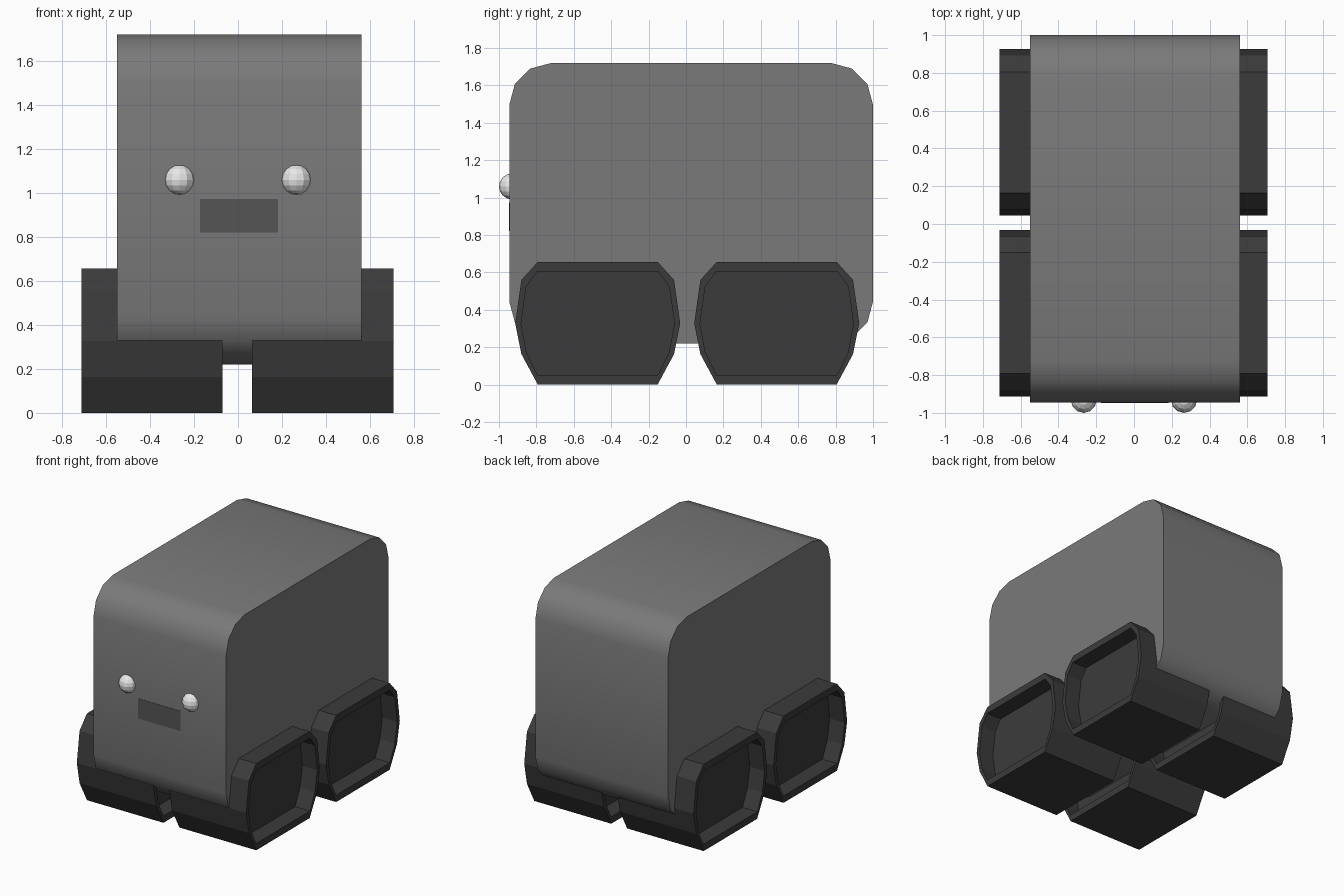
import bpy, bmesh, math
from mathutils import Matrix

old = bpy.data.objects.get("Cube")
if old:
    bpy.data.objects.remove(old, do_unlink=True)


def material(name, r, g, b):
    m = bpy.data.materials.new(name)
    m.use_nodes = True
    m.diffuse_color = (r, g, b, 1)
    m.node_tree.nodes["Principled BSDF"].inputs["Base Color"].default_value = (r, g, b, 1)
    return m


GREY = material("body grey", 0.198, 0.194, 0.194)
CHARCOAL = material("wheel charcoal", 0.044, 0.044, 0.044)
DARK = material("mouth dark grey", 0.09, 0.09, 0.09)
WHITE = material("eye white", 0.8, 0.8, 0.8)


def finish(name, bm, mat, smooth=False):
    bmesh.ops.recalc_face_normals(bm, faces=bm.faces)
    mesh = bpy.data.meshes.new(name)
    bm.to_mesh(mesh)
    bm.free()
    mesh.materials.append(mat)
    ob = bpy.data.objects.new(name, mesh)
    bpy.context.collection.objects.link(ob)
    if smooth:
        bpy.ops.object.select_all(action='DESELECT')
        ob.select_set(True)
        bpy.context.view_layer.objects.active = ob
        bpy.ops.object.shade_smooth_by_angle(angle=math.radians(40))
    return ob


def loft(sections, closed=True):
    """Bridge a row of outlines, each (x, [(y, z), ...]), and cap both ends."""
    bm = bmesh.new()
    rings = [[bm.verts.new((x, y, z)) for y, z in pts] for x, pts in sections]
    for a, b in zip(rings, rings[1:]):
        for i in range(len(a)):
            j = (i + 1) % len(a)
            bm.faces.new((a[i], b[i], b[j], a[j]))
    bm.faces.new(rings[0])
    bm.faces.new(rings[-1][::-1])
    return bm


def rounded_box(y0, y1, z0, z1, r, steps):
    pts = []
    corners = [(y1 - r, z1 - r), (y0 + r, z1 - r), (y0 + r, z0 + r), (y1 - r, z0 + r)]
    for k, (cy, cz) in enumerate(corners):
        for s in range(steps + 1):
            t = math.pi / 2 * (k + s / steps)
            pts.append((cy + r * math.cos(t), cz + r * math.sin(t)))
    return pts


def mirrored(half, cy):
    return [(cy + y, z) for y, z in half] + [(cy - y, z) for y, z in reversed(half)]


# Body
side_outline = rounded_box(-0.945, 1.0, 0.22, 1.72, 0.225, 3)
finish("body", loft([(-0.55, side_outline), (0.562, side_outline)]), GREY, True)

# Wheels: chunky outline with a sunken panel at each end
rim = [(0.32, 0.657), (0.408, 0.56), (0.441, 0.328), (0.408, 0.163), (0.32, 0)]
panel = [(0.323, 0.605), (0.382, 0.525), (0.41, 0.328), (0.382, 0.175), (0.323, 0.052)]
DEPTH = 0.125
for row, cy in (("front", -0.472), ("rear", 0.485)):
    outer, inner = mirrored(rim, cy), mirrored(panel, cy)
    for side, x0, x1 in (("right", -0.712, -0.07), ("left", 0.063, 0.708)):
        bm = loft([(x0 + DEPTH, inner), (x0, inner), (x0, outer),
                   (x1, outer), (x1, inner), (x1 - DEPTH, inner)])
        finish(f"{row}_{side}_wheel", bm, CHARCOAL)

# Eyes
for side, x in (("right", -0.266), ("left", 0.265)):
    bm = bmesh.new()
    bmesh.ops.create_uvsphere(bm, u_segments=12, v_segments=8, radius=0.069,
                              matrix=Matrix.Translation((x, -0.931, 1.06)))
    finish(f"{side}_eye", bm, WHITE)

# Mouth plate
bm = bmesh.new()
bmesh.ops.create_cube(bm, size=1, matrix=Matrix.Translation((0.004, -0.945, 0.897))
                      @ Matrix.Diagonal((0.355, 0.004, 0.152, 1)))
finish("mouth", bm, DARK)
